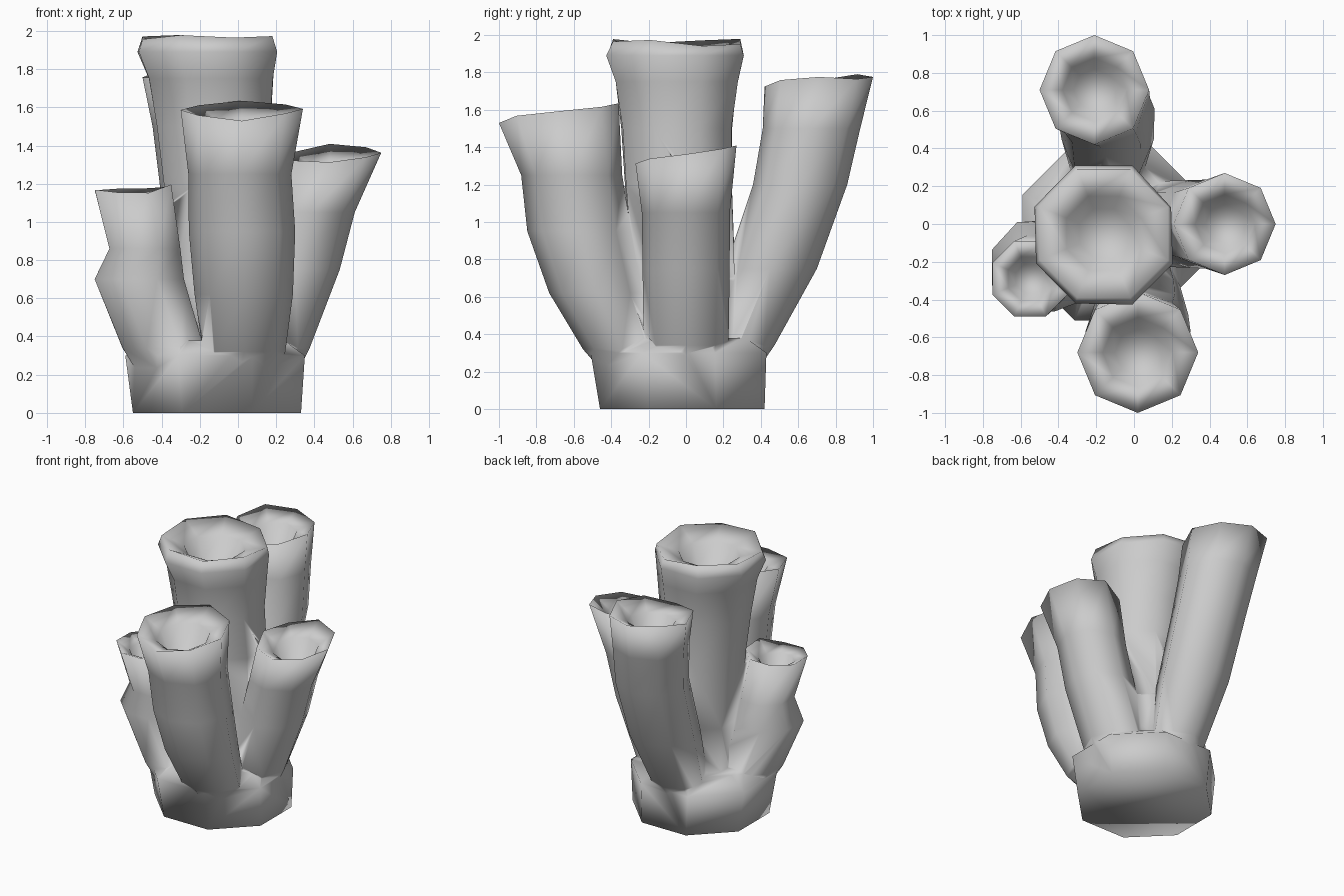
import bpy, bmesh, math, random

random.seed(4)
if "Cube" in bpy.data.objects:
    bpy.data.objects.remove(bpy.data.objects["Cube"], do_unlink=True)

grey = bpy.data.materials.new("stone_grey")
grey.use_nodes = True
colour = (0.6, 0.6, 0.6, 1)
grey.diffuse_color = colour
grey.node_tree.nodes["Principled BSDF"].inputs["Base Color"].default_value = colour

SIDES = 8
HALF_STEP = math.pi / SIDES
FLAT_FIT = 1 / math.cos(HALF_STEP)  # makes a flat side reach the full radius


def add_ring(bm, z, x, y, radius, flat, tilt=0.0, wobble=0.0):
    """One octagonal loop, with flat sides or corners on the axes."""
    loop = []
    for i in range(SIDES):
        angle = math.tau * i / SIDES + (HALF_STEP if flat else 0)
        r = radius * (FLAT_FIT if flat else 1) * (1 - random.uniform(0, wobble))
        dx, dy = r * math.cos(angle), r * math.sin(angle)
        loop.append(bm.verts.new((x + dx, y + dy, z + dy * tilt)))
    return loop


def loft(name, stations, flat=False, tilt=0.0, hollow=True):
    """Lofted lumpy body, with a sunken mouth at the top if hollow."""
    bm = bmesh.new()
    lumps = 0.04 if hollow else 0
    rings = [add_ring(bm, *s, flat, wobble=lumps) for s in stations[:-1]]
    rings.append(add_ring(bm, *stations[-1], flat, tilt))
    if hollow:
        for vert in rings[-1]:
            vert.co.z += random.uniform(-0.02, 0.02)
        z, x, y, radius = stations[-1]
        for scale, drop in ((0.58, 0.06), (0.38, 0.2)):
            rings.append(add_ring(bm, z - drop, x, y, radius * scale, flat, tilt))
    for low, high in zip(rings, rings[1:]):
        for i in range(SIDES):
            j = (i + 1) % SIDES
            bm.faces.new((low[i], low[j], high[j], high[i]))
    bm.faces.new(rings[0][::-1])
    bm.faces.new(rings[-1])
    mesh = bpy.data.meshes.new(name)
    bm.to_mesh(mesh)
    bm.free()
    mesh.materials.append(grey)
    obj = bpy.data.objects.new(name, mesh)
    bpy.context.collection.objects.link(obj)
    return obj


# Shared foot; stations are (height, x, y, radius)
body = loft("tube_cluster", [(0, -.11, -.02, .44), (.3, -.12, -.04, .47),
                             (.38, -.11, -.03, .35)], flat=True, hollow=False)

tubes = [
    # Tallest tube in the middle
    loft("centre_tube", [(.2, -.1, 0, .28), (.7, -.09, -.01, .28),
                         (1.2, -.1, -.04, .29), (1.5, -.13, -.05, .3),
                         (1.75, -.14, -.05, .33), (1.89, -.16, -.06, .37),
                         (1.96, -.16, -.05, .34)], flat=True),
    # Outward leaning tubes
    loft("front_tube", [(.18, .01, -.25, .18), (.32, .03, -.34, .22),
                        (.62, .03, -.48, .26), (.95, .02, -.57, .28),
                        (1.25, .01, -.61, .28), (1.58, .02, -.68, .32)], tilt=.13),
    loft("back_tube", [(.18, -.14, .18, .19), (.34, -.14, .28, .2),
                       (.75, -.14, .45, .25), (1.2, -.15, .61, .26),
                       (1.5, -.18, .67, .27), (1.76, -.21, .71, .29)], tilt=.08),
    loft("left_tube", [(.18, .1, 0, .2), (.34, .15, 0, .23), (.75, .3, 0, .24),
                       (1.05, .38, 0, .24), (1.35, .48, 0, .27)], tilt=.15),
    loft("right_tube", [(.18, -.32, -.18, .19), (.34, -.39, -.2, .22),
                        (.7, -.52, -.23, .24), (.86, -.49, -.25, .19),
                        (1.18, -.55, -.29, .2)], flat=True, tilt=.05),
]

# Fuse the tubes and the foot into one skin
bpy.context.view_layer.objects.active = body
for tube in tubes:
    union = body.modifiers.new("fuse", "BOOLEAN")
    union.operation = "UNION"
    union.solver = "EXACT"
    union.object = tube
    bpy.ops.object.modifier_apply(modifier=union.name)
    bpy.data.objects.remove(tube, do_unlink=True)
for face in body.data.polygons:
    face.use_smooth = True
